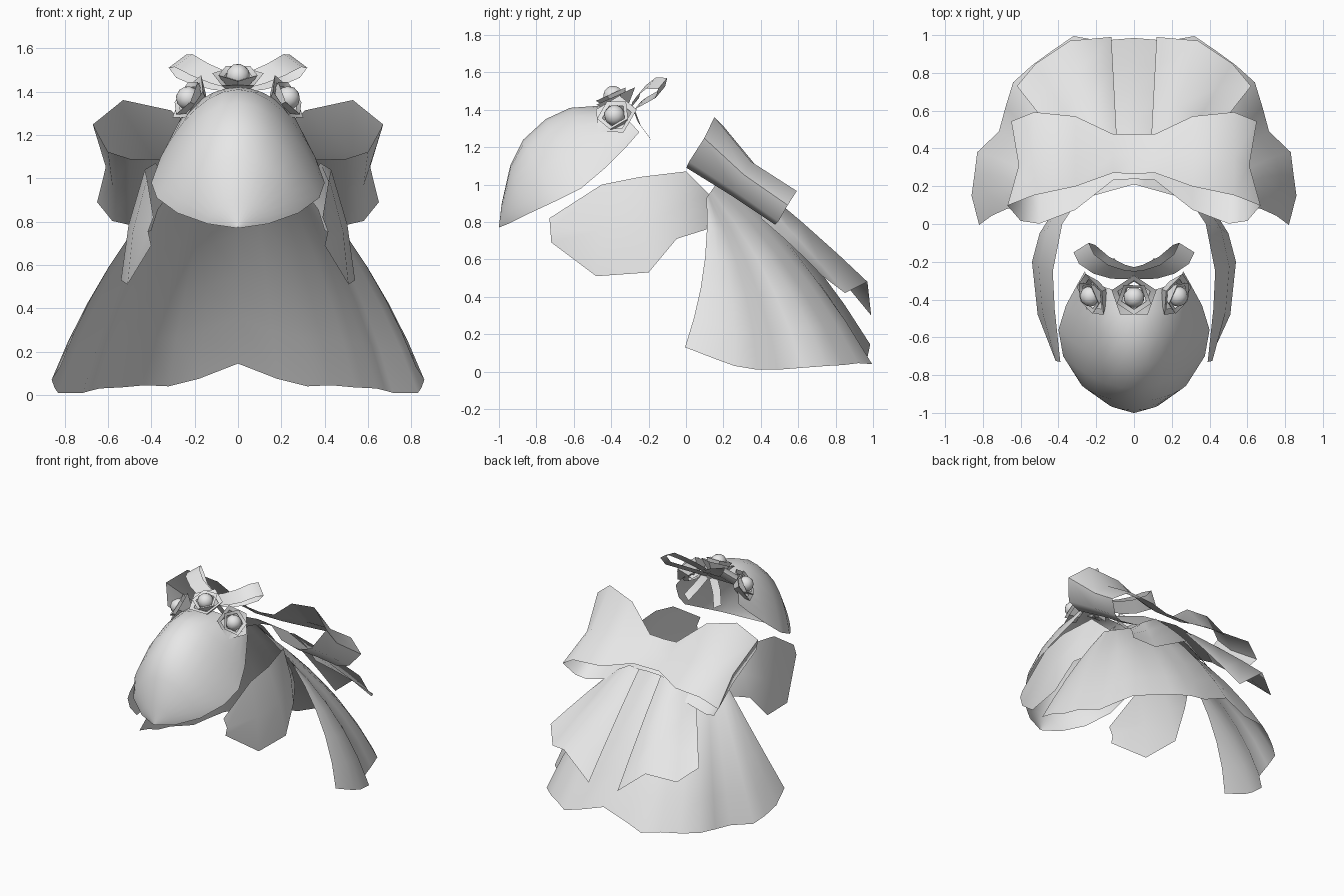
import bpy, bmesh, math
from mathutils import Vector

if "Cube" in bpy.data.objects:
    bpy.data.objects.remove(bpy.data.objects["Cube"])

cloth = bpy.data.materials.new("plain grey")
cloth.diffuse_color = (0.8, 0.8, 0.8, 1)
cloth.use_nodes = True
cloth.node_tree.nodes["Principled BSDF"].inputs["Base Color"].default_value = cloth.diffuse_color


def make(name, bm, angle=40):
    me = bpy.data.meshes.new(name)
    bm.to_mesh(me)
    bm.free()
    me.materials.append(cloth)
    ob = bpy.data.objects.new(name, me)
    bpy.context.collection.objects.link(ob)
    bpy.ops.object.select_all(action='DESELECT')
    ob.select_set(True)
    bpy.context.view_layer.objects.active = ob
    bpy.ops.object.shade_smooth_by_angle(angle=math.radians(angle))
    return ob


def sheet(name, rows, mirror=False, angle=40):
    """Skin a grid of points; optionally add its mirror image in x."""
    bm = bmesh.new()
    for sx in ((1, -1) if mirror else (1,)):
        vs = [[bm.verts.new((p[0] * sx, p[1], p[2])) for p in r] for r in rows]
        for a, b in zip(vs, vs[1:]):
            for i in range(len(a) - 1):
                f = (a[i], a[i + 1], b[i + 1], b[i])
                bm.faces.new(f if sx == 1 else f[::-1])
    bmesh.ops.remove_doubles(bm, verts=bm.verts, dist=0.0005)
    bmesh.ops.recalc_face_normals(bm, faces=bm.faces)
    return make(name, bm, angle)


# Bonnet: bell-shaped arches from rim to rim
# (half width, rim y, rim z, top y, top z, bell power)
arches = [(0.004, -1.0, .77, -1.0, .775, 1), (.14, -.95, .79, -.985, .90, 1.2),
          (.28, -.85, .84, -.94, 1.10, 1.6), (.375, -.70, .91, -.87, 1.24, 2.0),
          (.40, -.56, .98, -.75, 1.35, 2.1), (.36, -.43, 1.09, -.62, 1.41, 1.9),
          (.30, -.32, 1.20, -.48, 1.42, 1.5), (.26, -.25, 1.28, -.36, 1.40, 1.2)]
rows = []
for w, yr, zr, yt, zt, p in arches:
    row = []
    for k in range(17):
        a = math.pi * (k / 16 - 0.5)
        c = max(math.cos(a), 0) ** p
        row.append((w * math.sin(a), yr + (yt - yr) * c, zr + (zt - zr) * c))
    rows.append(row)
sheet("bonnet", rows)


# Flowers: nested five-sided cups around a bead
def flower(name, centre, axis):
    q = Vector(axis).normalized().to_track_quat('Z', 'Y')
    c = Vector(centre)
    bm = bmesh.new()
    for r0, r1, z0, z1, turn in ((.06, .125, -.05, .015, .31), (.05, .095, -.04, .035, .94)):
        rings = []
        for r, z in ((r0, z0), (r1, z1), (r1 * .72, z1 - .01)):
            rings.append([bm.verts.new(c + q @ Vector((
                r * math.cos(turn + i * math.tau / 5),
                r * math.sin(turn + i * math.tau / 5), z))) for i in range(5)])
        for a, b in zip(rings, rings[1:]):
            for i in range(5):
                j = (i + 1) % 5
                bm.faces.new((a[i], a[j], b[j], b[i]))
    ball = bmesh.ops.create_icosphere(bm, subdivisions=2, radius=.056)
    for v in ball['verts']:
        v.co = c + q @ (v.co + Vector((0, 0, .02)))
    make(name, bm, 30)


flower("middle_flower", (0, -.38, 1.455), (0, -.45, 1))
for side, s in (("left", -1), ("right", 1)):
    flower(side + "_flower", (s * .215, -.375, 1.36), (s * .8, -.35, .5))

# Small bow behind the flowers: two curved loops and two short tails
base, out, wide = Vector((0, -.265, 1.43)), Vector((.28, .14, .11)), Vector((.08, -.05, -.06))
sag = Vector((.02, -.03, -.01))
thick = out.cross(wide).normalized()
section = [(0, .01, .8), (.25, .02, .9), (.55, .03, .95), (.85, .035, 1), (1, 0, 1),
           (.85, -.035, 1), (.55, -.03, .95), (.25, -.02, .9), (0, -.01, .8)]
sheet("small_bow_loops", [[base + out * t + sag * 4 * t * (1 - t) + thick * n + wide * (k * f)
                           for k in (-.5, .5)] for t, n, f in section], mirror=True)
sheet("small_bow_tails", [[(x - .025, y, z), (x + .025, y - .02, z + .03)] for x, y, z in
                          ((.03, -.27, 1.39), (.08, -.24, 1.31), (.13, -.18, 1.23))], mirror=True)

# Side flaps
top = [(.30, .12, .95), (.38, 0, 1.07), (.43, -.25, 1.04), (.42, -.45, 1.0), (.39, -.73, .82)]
low = [(.40, .11, .76), (.5, -.05, .71), (.54, -.2, .53), (.51, -.48, .51), (.4, -.72, .69)]
mid = [((a[0] + b[0]) / 2 + .02, (a[1] + b[1]) / 2, (a[2] + b[2]) / 2) for a, b in zip(top, low)]
sheet("side_flaps", [top, mid, low], mirror=True)

# Skirt: hem folds from the middle of the back round to the front edge
hem = [(0, .985, .145), (.18, .97, .075), (.32, .995, .04), (.43, .92, .045), (.54, .84, .035),
       (.64, .75, .03), (.68, .62, .02), (.715, .49, .01), (.83, .38, .01), (.845, .26, .03),
       (.86, .15, .07), (.82, -.005, .13)]
rows = []
for s in (0, .2, .4, .6, .8, 1):
    row = []
    for i, h in enumerate(hem):
        a = i / (len(hem) - 1) * math.pi / 2
        sn, cs = math.sin(a), math.cos(a)
        waist = Vector((.36 * sn, .21 - .1 * sn, 1.07 - .14 * sn))
        bulge = Vector((.04 * sn, .03 * cs + .04 * sn, .04 * cs))
        row.append(waist.lerp(Vector(h), s) + bulge * 4 * s * (1 - s))
    rows.append(row)
sheet("skirt", rows, mirror=True, angle=60)

# Large bow: ribbon loop running out and back
# (x at front, middle, back; width to front and back; lift at front, middle, back)
C, D, N = Vector((0, .35, 1.05)), Vector((0, .84, -.54)), Vector((0, .54, .84))
loop = [((0, 0, 0), -.12, .13, (.03, .02, .03)), ((.11, .11, .11), -.12, .13, (.04, .02, .03)),
        ((.31, .31, .31), -.27, .23, (.14, .06, .05)), ((.53, .53, .53), -.335, .25, (.155, .06, .06)),
        ((.67, .61, .65), -.32, .25, (.03, -.02, -.03)), ((.60, .58, .58), -.32, .255, (-.12, -.12, -.13)),
        ((.5, .5, .5), -.315, .25, (-.155, -.15, -.155)), ((.31, .31, .31), -.25, .22, (-.12, -.12, -.12)),
        ((.11, .11, .11), -.12, .13, (-.03, -.03, -.03)), ((0, 0, 0), -.12, .13, (-.02, -.02, -.02))]
sheet("large_bow", [[C + Vector((x, 0, 0)) + D * d + N * n
                     for x, d, n in zip(xs, (f, (f + b) / 2, b), ns)]
                    for xs, f, b, ns in loop], mirror=True, angle=50)

# Bow tails spreading over the back of the skirt
start = [(.09, .43, .95), (.17, .43, .96), (.27, .42, .90), (.37, .40, .82)]
end = [(.12, .99, .30), (.34, .97, .48), (.52, .85, .42), (.62, .73, .51)]
rows = []
for s in (0, .35, .7, 1):
    rows.append([Vector(a).lerp(Vector(b), s) + Vector((0, .005, .005)) * 4 * s * (1 - s)
                 for a, b in zip(start, end)])
sheet("bow_tails", rows, mirror=True, angle=60)
